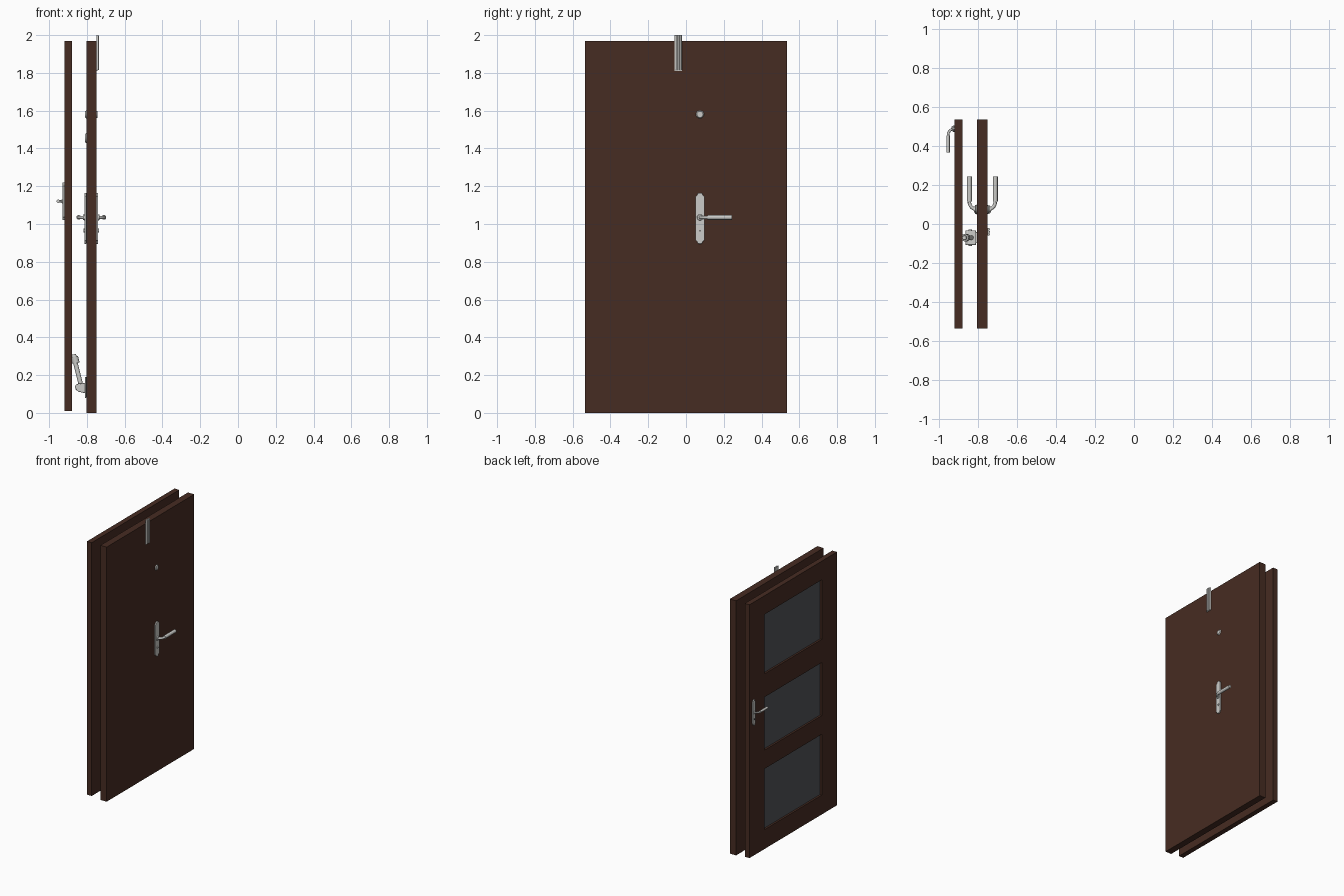
import bpy, bmesh, math
from mathutils import Vector

if "Cube" in bpy.data.objects:
    bpy.data.objects.remove(bpy.data.objects["Cube"])


def material(name, rgb):
    m = bpy.data.materials.new(name)
    m.diffuse_color = (*rgb, 1)
    m.use_nodes = True
    m.node_tree.nodes["Principled BSDF"].inputs["Base Color"].default_value = m.diffuse_color
    return m


WOOD = material("dark_brown_wood", (0.062, 0.025, 0.016))
METAL = material("light_metal", (0.60, 0.60, 0.58))
GLASS = material("smoked_glass", (0.085, 0.088, 0.10))
DARK = material("dark_slot", (0.02, 0.02, 0.02))


def finish(bm, name, mat, smooth=False, bevel=0):
    bmesh.ops.recalc_face_normals(bm, faces=bm.faces)
    me = bpy.data.meshes.new(name)
    bm.to_mesh(me)
    bm.free()
    me.materials.append(mat)
    ob = bpy.data.objects.new(name, me)
    bpy.context.collection.objects.link(ob)
    if bevel:
        b = ob.modifiers.new("bevel", 'BEVEL')
        b.width, b.segments = bevel, 2
    if smooth:
        bpy.ops.object.select_all(action='DESELECT')
        ob.select_set(True)
        bpy.context.view_layer.objects.active = ob
        bpy.ops.object.shade_smooth_by_angle(angle=math.radians(40))
    return ob


def box(name, mat, x, y, z, bevel=0):
    bm = bmesh.new()
    bmesh.ops.create_cube(bm, size=1)
    for v in bm.verts:
        v.co = [(a + b) / 2 + c * (b - a) for (a, b), c in zip((x, y, z), v.co)]
    return finish(bm, name, mat, bevel=bevel)


def extrude(name, mat, pts, delta, bevel=0, smooth=False):
    bm = bmesh.new()
    f = bm.faces.new([bm.verts.new(p) for p in pts])
    r = bmesh.ops.extrude_face_region(bm, geom=[f])
    bmesh.ops.translate(bm, vec=delta, verts=[v for v in r['geom'] if isinstance(v, bmesh.types.BMVert)])
    if not f.is_valid or len(f.link_faces if hasattr(f, 'link_faces') else []) == 0:
        bm.faces.ensure_lookup_table()
    return finish(bm, name, mat, smooth, bevel)


def rod(name, mat, a, b, r1, r2=None, seg=20):
    a, b = Vector(a), Vector(b)
    bm = bmesh.new()
    bmesh.ops.create_cone(bm, cap_ends=True, segments=seg, radius1=r1,
                          radius2=r1 if r2 is None else r2, depth=(b - a).length)
    bm.transform((b - a).to_track_quat('Z', 'Y').to_matrix().to_4x4())
    bmesh.ops.translate(bm, vec=(a + b) / 2, verts=bm.verts)
    return finish(bm, name, mat, smooth=True)


def tube(name, mat, pts, r):
    cu = bpy.data.curves.new(name, 'CURVE')
    cu.dimensions, cu.bevel_depth, cu.bevel_resolution, cu.use_fill_caps = '3D', r, 3, True
    sp = cu.splines.new('POLY')
    sp.points.add(len(pts) - 1)
    for p, c in zip(sp.points, pts):
        p.co = (*c, 1)
        sp.use_smooth = True
    cu.materials.append(mat)
    ob = bpy.data.objects.new(name, cu)
    bpy.context.collection.objects.link(ob)


def lever_set(name, x, s, y, d, zc, z0, z1, w, reach, length, r):
    """Escutcheon plate with stepped ends plus a curved lever; s = outward x, d = lever y direction."""
    half = [(w * .35, z1), (w * .6, z1 - .008), (w * .65, z1 - .013), (w, z1 - .018),
            (w, z0 + .018), (w * .65, z0 + .013), (w * .6, z0 + .008), (w * .35, z0)]
    ring = [(x, y + a, b) for a, b in half] + [(x, y - a, b) for a, b in reversed(half)]
    extrude(name + "_plate", METAL, ring, (s * .010, 0, 0), bevel=.002)
    rod(name + "_collar", METAL, (x, y, zc), (x + s * .017, y, zc), w * .75, w * .6)
    bend = min(reach, .04)
    path = [(x, y, zc)] + [(x + s * (reach - bend + bend * math.sin(t)),
                            y + d * bend * (1 - math.cos(t)), zc)
                           for t in (i * math.pi / 16 for i in range(9))]
    tube(name + "_neck", METAL, path, r * .72)
    xe = x + s * reach
    rod(name + "_grip", METAL, (xe, y + d * bend, zc), (xe, y + d * length, zc), r)


# back door: rails and stiles around three glass panes
AX = (-0.918, -0.878)
W, G = 0.535, 0.35
panes = [(0.16, 0.63), (0.775, 1.185), (1.365, 1.825)]
for side, y in (("left", (-W, -G)), ("right", (G, W))):
    box("back_door_stile_" + side, WOOD, AX, y, (0.01, 1.97))
levels = [0.01] + [z for p in panes for z in p] + [1.97]
for i in range(0, len(levels), 2):
    box(f"back_door_rail_{i // 2}", WOOD, AX, (-G, G), (levels[i], levels[i + 1]))
for i, z in enumerate(panes):
    box(f"glass_pane_{i}", GLASS, (-0.903, -0.893), (-G, G), z)
lever_set("back_door_lever", AX[0], -1, 0.488, -1, 1.12, 1.02, 1.22, .016, .034, .122, .009)
rod("back_door_keyhole", DARK, (-0.925, .488, 1.07), (-0.9285, .488, 1.07), .005, seg=12)

# front door: solid slab with levers on both faces
BX = (-0.803, -0.750)
box("front_door_slab", WOOD, BX, (-W, W), (0, 1.97))
for side, x, s in (("inner", BX[0], -1), ("outer", BX[1], 1)):
    lever_set(f"front_door_{side}_lever", x, s, .074, 1, 1.035, .895, 1.165, .024, .040, .17, .0125)
    rod(f"lock_cylinder_{side}", METAL, (x, .074, .965), (x + s * .014, .074, .965), .010)
    rod(f"key_slot_{side}", DARK, (x + s * .012, .074, .965), (x + s * .015, .074, .965), .004, seg=10)
    rod(f"peephole_{side}", METAL, (x, .074, 1.58), (x + s * .007, .074, 1.58), .021, .016)
rod("inner_night_latch", METAL, (BX[0], .074, 1.455), (BX[0] - .007, .074, 1.455), .026, .022)

# ribbed strip clip over the top of the front door
box("top_clip_plate", METAL, (-0.750, -0.743), (-.060, -.020), (1.81, 2.0), .001)
for i in (-1, 0, 1):
    rod(f"top_clip_rib_{i + 1}", METAL, (-0.742, -.04 + i * .013, 1.815), (-0.742, -.04 + i * .013, 1.998), .0055, seg=12)

# foot-operated door holder between the doors
SY = -0.07
box("holder_mount_plate", METAL, (-0.811, BX[0]), (SY - .028, SY + .028), (0.08, 0.19), .002)
profile = [(-0.808, .16), (-0.855, .153), (-0.864, .140), (-0.860, .125), (-0.845, .112), (-0.808, .104)]
extrude("holder_body", METAL, [(x, SY - .038, z) for x, z in profile], (0, .076, 0), bevel=.004, smooth=True)
rod("holder_arm", METAL, (-0.832, SY, .15), (-0.860, SY, .262), .012)
rod("holder_head", METAL, (-0.857, SY, .262), (-0.866, SY, .298), .019)
rod("holder_tip", METAL, (-0.866, SY, .296), (-0.869, SY, .310), .013, .010)
rod("holder_pivot", METAL, (-0.838, SY - .042, .137), (-0.838, SY + .042, .137), .009)
